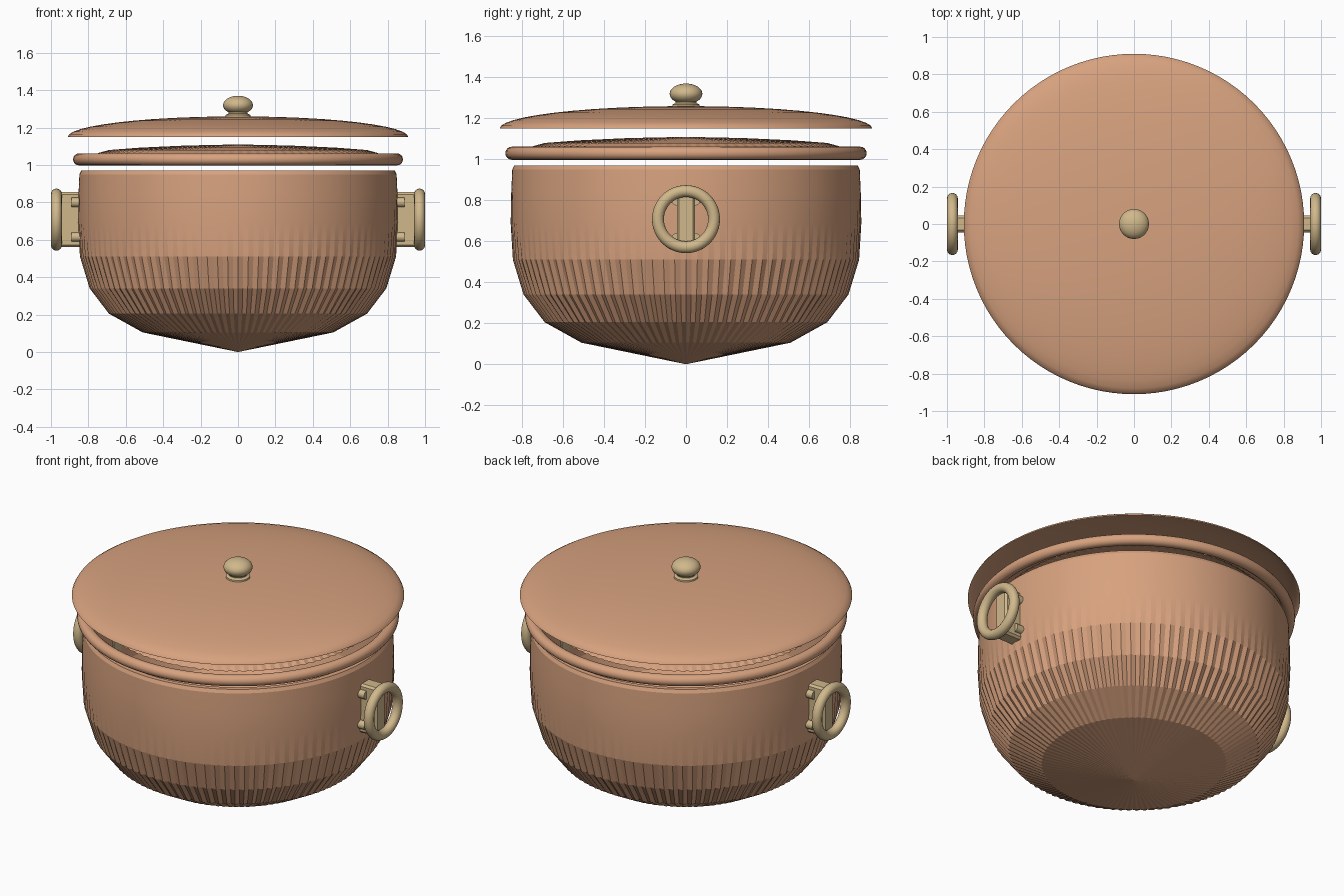
import bpy, math
from math import sin, cos, pi

if "Cube" in bpy.data.objects:
    bpy.data.objects.remove(bpy.data.objects["Cube"])


def material(name, color):
    m = bpy.data.materials.new(name)
    m.diffuse_color = (*color, 1)
    m.use_nodes = True
    m.node_tree.nodes["Principled BSDF"].inputs["Base Color"].default_value = m.diffuse_color
    return m


COPPER = material("copper", (0.68, 0.36, 0.21))
BRASS = material("brass", (0.63, 0.48, 0.26))


def finish(ob, name, mat, angle=None):
    ob.name = name
    ob.data.materials.append(mat)
    if angle is not None:
        bpy.ops.object.select_all(action='DESELECT')
        ob.select_set(True)
        bpy.context.view_layer.objects.active = ob
        bpy.ops.object.shade_smooth_by_angle(angle=math.radians(angle))
    return ob


def lathe(name, profile, mat, segs=96, angle=None):
    """Spin (radius, z, rib depth) points; radius 0 makes a pole."""
    verts, rings, faces = [], [], []
    for r, z, rib in profile:
        start = len(verts)
        n = segs if r > 0 else 1
        for i in range(n):
            a = 2 * pi * i / segs
            rr = r - (rib if i % 2 else 0)
            verts.append((rr * cos(a), rr * sin(a), z))
        rings.append((start, n))
    for (a, na), (b, nb) in zip(rings, rings[1:]):
        for i in range(segs):
            j = (i + 1) % segs
            f = [a + i % na, a + j % na, b + j % nb, b + i % nb]
            faces.append(list(dict.fromkeys(f)))
    me = bpy.data.meshes.new(name)
    me.from_pydata(verts, [], faces)
    ob = bpy.data.objects.new(name, me)
    bpy.context.collection.objects.link(ob)
    return finish(ob, name, mat, angle)


# Pot: fluted bowl, ribs fading out upwards, with an inner wall
lathe("pot_body", [
    (0, 0.06, 0), (0.48, 0.15, 0), (0.65, 0.24, 0), (0.75, 0.36, 0),
    (0.80, 0.52, 0), (0.815, 0.69, 0), (0.81, 0.97, 0), (0.838, 0.97, 0),
    (0.848, 0.95, 0), (0.853, 0.84, 0), (0.856, 0.69, 0.002),
    (0.845, 0.51, 0.006), (0.793, 0.34, 0.012), (0.69, 0.205, 0.014),
    (0.51, 0.105, 0.008), (0, 0, 0)], COPPER, 192, 8)

# Fluted inner cover seen just above the rim
lathe("inner_cover", [
    (0.77, 1.045, 0.01), (0.745, 1.065, 0.01), (0.69, 1.08, 0.01), (0.52, 1.093, 0.01),
    (0.28, 1.104, 0.006), (0, 1.11, 0)], COPPER, 192, 8)

# Rolled rim
bpy.ops.mesh.primitive_torus_add(major_radius=0.85, minor_radius=0.032, major_segments=96,
                                 minor_segments=16, location=(0, 0, 1.03))
finish(bpy.context.object, "rim", COPPER, 40)

# Shallow domed lid
lathe("lid", [(0.91 * cos(i * pi / 24), 1.15 + 0.11 * sin(i * pi / 24), 0)
              for i in range(12)] + [(0, 1.26, 0)], COPPER, 96, 40)

# Knob with its collar
lathe("knob_neck", [(0, 1.25, 0), (0.068, 1.25, 0), (0.066, 1.268, 0), (0.05, 1.275, 0),
                    (0.055, 1.30, 0), (0, 1.30, 0)], BRASS, 32, 30)
lathe("knob", [(0, 1.27, 0)] + [(0.08 * sin(i * pi / 16), 1.32 - 0.05 * cos(i * pi / 16), 0)
                                for i in range(1, 16)] + [(0, 1.37, 0)], BRASS, 32, 60)

# Handles: bracket, ring and rivets on each side
for side, s in (("right", 1), ("left", -1)):
    bpy.ops.mesh.primitive_cube_add(size=1, location=(s * 0.88, 0, 0.708))
    ob = finish(bpy.context.object, side + "_bracket", BRASS)
    ob.scale = (0.15, 0.09, 0.295)
    bpy.ops.object.transform_apply(location=False, rotation=False, scale=True)
    bevel = ob.modifiers.new("bevel", 'BEVEL')
    bevel.width, bevel.segments = 0.012, 1

    bpy.ops.mesh.primitive_torus_add(major_radius=0.137, minor_radius=0.029, major_segments=48,
                                     minor_segments=16, location=(s * 0.971, 0, 0.708),
                                     rotation=(0, pi / 2, 0))
    finish(bpy.context.object, side + "_ring", BRASS, 40)

    for y in (-0.045, 0.045):
        for z in (0.615, 0.80):
            bpy.ops.mesh.primitive_cylinder_add(radius=0.025, depth=0.06, vertices=16,
                                                location=(s * 0.86, y, z), rotation=(0, pi / 2, 0))
            finish(bpy.context.object, side + "_rivet", BRASS, 40)
